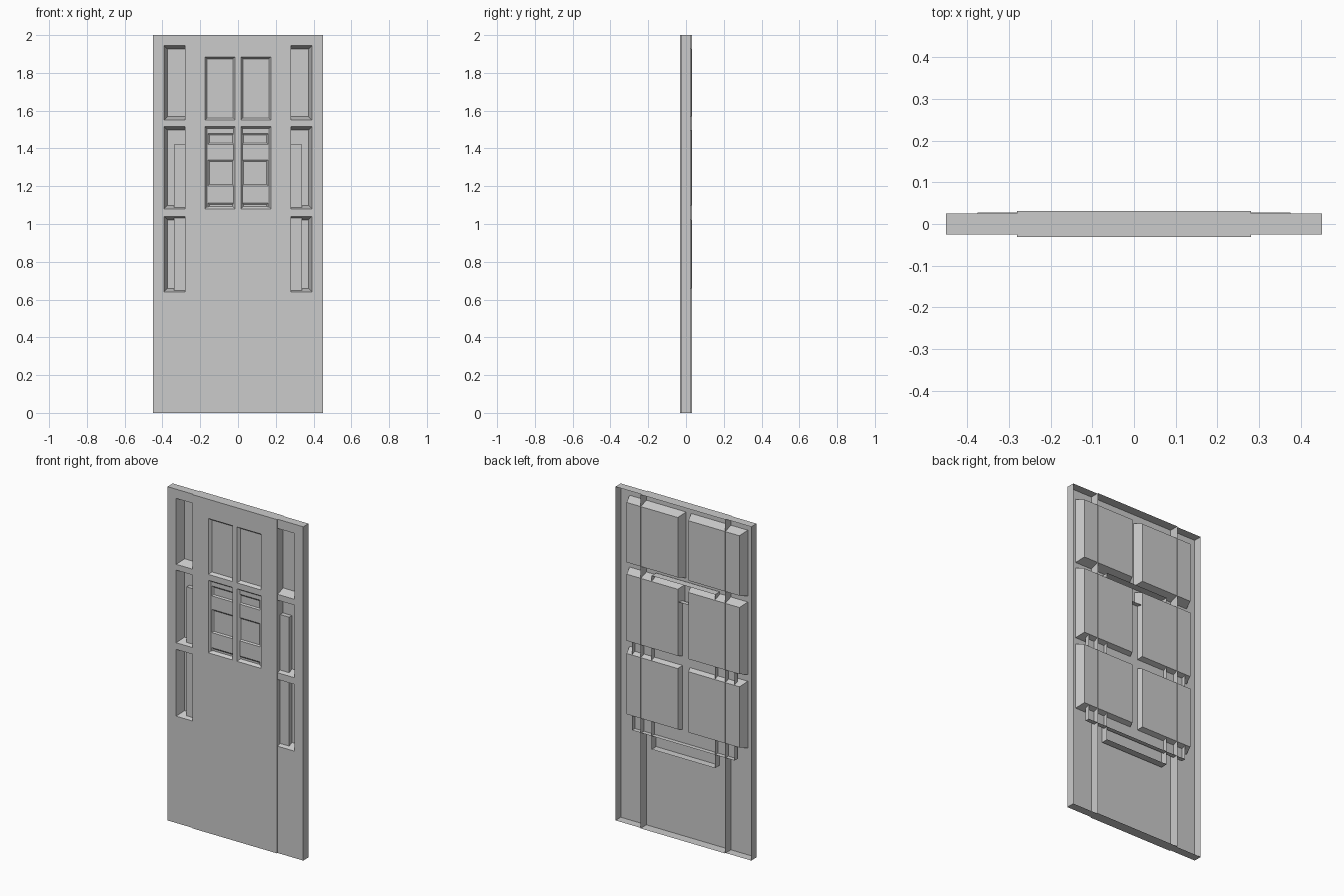
import bpy, bmesh

if "Cube" in bpy.data.objects:
    bpy.data.objects.remove(bpy.data.objects["Cube"])


def shell(name, half_w, z0, z1, y_front, y_back, columns=(), rows=(), taper=0.02,
          floor_y=0.0, open_rows=()):
    """Open-backed panel; columns x rows give tapered recesses, mirrored in x."""
    xs = {-half_w, half_w}
    for a, b in columns:
        xs |= {a, b, -a, -b}
    zs = {z0, z1}
    for a, b in rows:
        zs |= {a, b}
    xs, zs = sorted(xs), sorted(zs)
    bm = bmesh.new()
    grid = [[bm.verts.new((x, y_front, z)) for z in zs] for x in xs]

    def is_hole(cx, cz):
        return (any(a < abs(cx) < b for a, b in columns)
                and any(a < cz < b for a, b in rows))

    for i in range(len(xs) - 1):
        for j in range(len(zs) - 1):
            ring = [grid[i][j], grid[i + 1][j], grid[i + 1][j + 1], grid[i][j + 1]]
            cx, cz = (xs[i] + xs[i + 1]) / 2, (zs[j] + zs[j + 1]) / 2
            if not is_hole(cx, cz):
                bm.faces.new(ring)
                continue
            # Tapered recess walls and floor
            inner = []
            for v in ring:
                dx = taper if v.co.x < cx else -taper
                dz = taper if v.co.z < cz else -taper
                inner.append(bm.verts.new((v.co.x + dx, floor_y, v.co.z + dz)))
            for k in range(4):
                n = (k + 1) % 4
                bm.faces.new((ring[k], ring[n], inner[n], inner[k]))
            if j not in open_rows:
                bm.faces.new(inner)
    # Outer side walls
    e = 1e-5

    def on_rim(edge):
        a, b = (v.co for v in edge.verts)
        return any(abs(a[k] - s) < e and abs(b[k] - s) < e
                   for k, s in ((0, -half_w), (0, half_w), (2, z0), (2, z1)))

    rim = [ed for ed in bm.edges if on_rim(ed)]
    ext = bmesh.ops.extrude_edge_only(bm, edges=rim)
    for v in ext["geom"]:
        if isinstance(v, bmesh.types.BMVert):
            v.co.y = y_back
    bmesh.ops.recalc_face_normals(bm, faces=bm.faces)
    bm.normal_update()
    front = grid[0][0].link_faces
    if any(f.normal.y > 0.9 for f in front):
        bmesh.ops.reverse_faces(bm, faces=bm.faces)
    bmesh.ops.dissolve_limit(bm, angle_limit=0.001, verts=bm.verts, edges=bm.edges)
    mesh = bpy.data.meshes.new(name)
    bm.to_mesh(mesh)
    bm.free()
    ob = bpy.data.objects.new(name, mesh)
    bpy.context.collection.objects.link(ob)
    return ob


# Main door slab with six deep recesses
shell("door_slab", 0.45, 0, 2, -0.025, 0.025, [(0.017, 0.392)],
      [(0.64, 1.04), (1.08, 1.515), (1.55, 1.945)], 0.018, 0.028)

# Raised centre panel with two shallow windows over two open ones
shell("centre_panel", 0.28, 0, 2, -0.031, 0.031, [(0.015, 0.175)],
      [(1.08, 1.515), (1.55, 1.885)], 0.012, -0.015, open_rows=(1,))

# Middle panel seen inside the side recesses
shell("middle_panel", 0.34, 0.57, 1.42, -0.002, 0.025)

# Inner panel with small sunk fields behind the centre windows
shell("inner_panel", 0.21, 0.49, 1.53, -0.018, 0.025, [(0.02, 0.16)],
      [(0.95, 1.11), (1.2, 1.34), (1.42, 1.48)], 0.008, -0.012)
